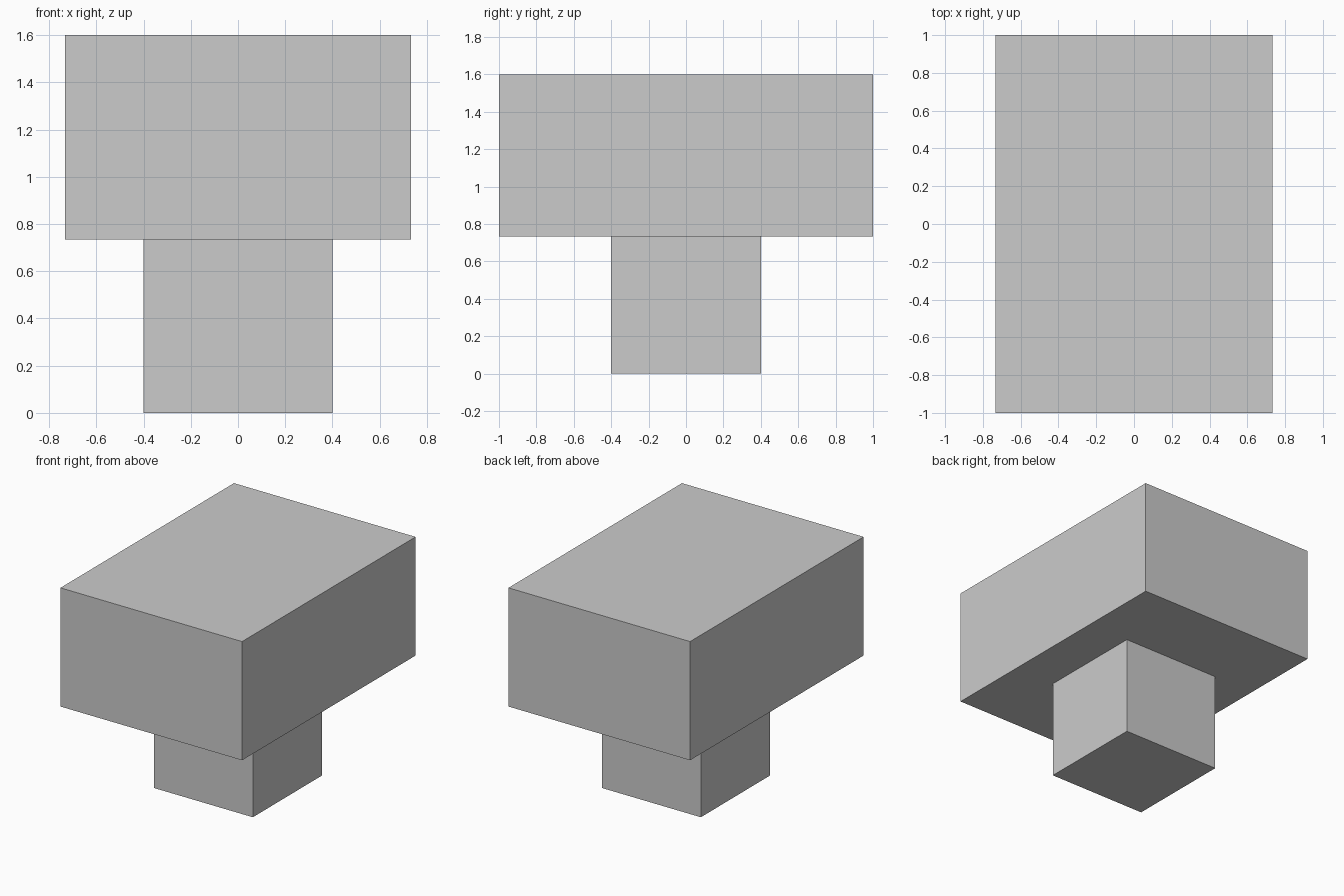
import bpy

if "Cube" in bpy.data.objects:
    bpy.data.objects.remove(bpy.data.objects["Cube"])


def box(name, width, depth, z0, z1):
    """Box centred on x and y, spanning z0 to z1."""
    bpy.ops.mesh.primitive_cube_add(size=1, location=(0, 0, (z0 + z1) / 2))
    obj = bpy.context.object
    obj.name = name
    obj.scale = (width, depth, z1 - z0)
    bpy.ops.object.transform_apply(location=False, rotation=False, scale=True)
    return obj


JOINT = 0.734  # height where the block rests on the base

# Square pedestal
box("base", 0.8, 0.8, 0, JOINT)

# Wide block on top
box("top_block", 1.466, 2.0, JOINT, 1.6)
